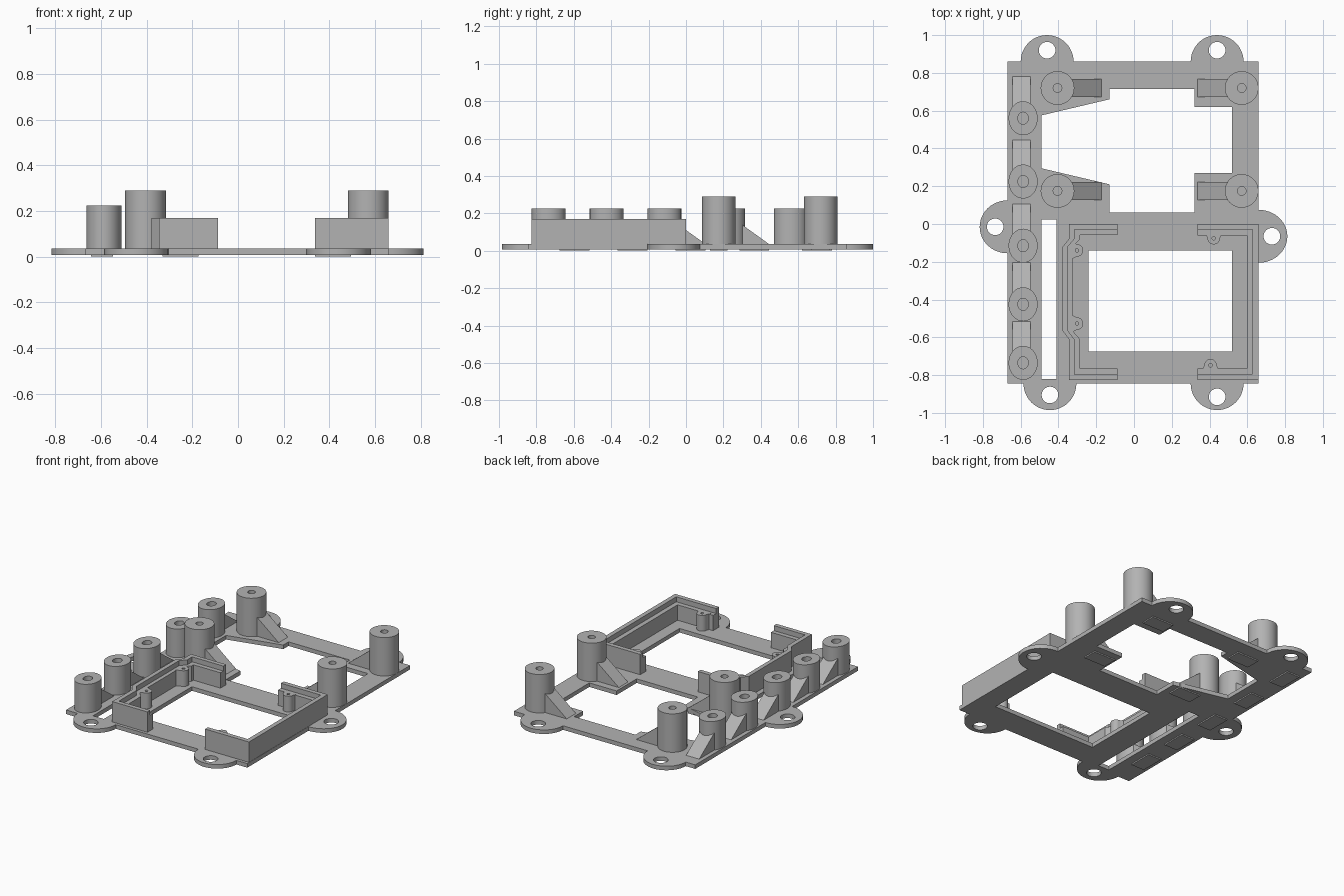
import bpy
import bmesh
from math import cos, sin, pi, radians

if "Cube" in bpy.data.objects:
    bpy.data.objects.remove(bpy.data.objects["Cube"])

grey = bpy.data.materials.new("plastic_grey")
grey.use_nodes = True
grey.diffuse_color = (0.45, 0.45, 0.45, 1)
grey.node_tree.nodes["Principled BSDF"].inputs["Base Color"].default_value = (0.45, 0.45, 0.45, 1)

BASE, TOP = 0.008, 0.035      # underside and upper face of the plate
WALL, LEDGE = 0.17, 0.137     # tray wall heights


def finish(name, mesh):
    obj = bpy.data.objects.new(name, mesh)
    bpy.context.scene.collection.objects.link(obj)
    mesh.materials.clear()
    mesh.materials.append(grey)
    bpy.ops.object.select_all(action='DESELECT')
    obj.select_set(True)
    bpy.context.view_layer.objects.active = obj
    bpy.ops.object.shade_smooth_by_angle(angle=radians(30))
    return obj


def prism(name, loops, z0, z1):
    """Extrude a flat outline, with any further loops as holes."""
    curve = bpy.data.curves.new(name, 'CURVE')
    curve.dimensions = '2D'
    curve.fill_mode = 'BOTH'
    curve.extrude = (z1 - z0) / 2
    for loop in loops:
        spline = curve.splines.new('POLY')
        spline.points.add(len(loop) - 1)
        for point, (x, y) in zip(spline.points, loop):
            point.co = (x, y, 0, 1)
        spline.use_cyclic_u = True
    temp = bpy.data.objects.new(name + "_profile", curve)
    bpy.context.scene.collection.objects.link(temp)
    graph = bpy.context.evaluated_depsgraph_get()
    mesh = bpy.data.meshes.new_from_object(temp.evaluated_get(graph))
    bpy.data.objects.remove(temp)
    bm = bmesh.new()
    bm.from_mesh(mesh)
    bmesh.ops.remove_doubles(bm, verts=bm.verts, dist=0.0001)
    bmesh.ops.translate(bm, verts=bm.verts, vec=(0, 0, (z0 + z1) / 2))
    bmesh.ops.recalc_face_normals(bm, faces=bm.faces)
    bm.to_mesh(mesh)
    bm.free()
    return finish(name, mesh)


def arc(x, y, rx, ry, start=0, sweep=2 * pi, n=48):
    count = n if sweep >= 2 * pi else n + 1
    return [(x + rx * cos(start + sweep * i / n), y + ry * sin(start + sweep * i / n))
            for i in range(count)]


def rect(x0, y0, x1, y1):
    return [(x0, y0), (x1, y0), (x1, y1), (x0, y1)]


def wedge(name, x, y, direction, near, far, half, height):
    """Sloping brace that runs from a post down to the plate."""
    dx, dy = direction
    bm = bmesh.new()
    ends = []
    for side in (-half, half):
        ends.append([bm.verts.new((x + dx * d - dy * side, y + dy * d + dx * side, z))
                     for d, z in ((near, 0), (far, 0), (far, TOP), (near, height))])
    a, b = ends
    bm.faces.new(a)
    bm.faces.new(b)
    for i in range(4):
        j = (i + 1) % 4
        bm.faces.new((a[i], a[j], b[j], b[i]))
    bmesh.ops.recalc_face_normals(bm, faces=bm.faces)
    mesh = bpy.data.meshes.new(name)
    bm.to_mesh(mesh)
    bm.free()
    finish(name, mesh)


# Base plate: rectangle with six rounded ears, windows and screw holes
L, R, F, B, EAR = -0.67, 0.66, -0.845, 0.86, 0.14
outline = [(L, F)]
outline += arc(-0.445, F, EAR, EAR, pi, pi, 24)
outline += arc(0.44, F, EAR, EAR, pi, pi, 24)
outline += [(R, F)]
outline += arc(R, -0.065, 0.152, EAR, -pi / 2, pi, 24)
outline += [(R, B)]
outline += arc(0.44, B, EAR, EAR, 0, pi, 24)
outline += arc(-0.46, B, EAR, EAR, 0, pi, 24)
outline += [(L, B)]
outline += arc(L, -0.015, 0.147, EAR, pi / 2, pi, 24)
rear_window = [(-0.49, 0.575), (-0.13, 0.66), (-0.13, 0.715), (0.32, 0.715),
               (0.32, 0.62), (0.52, 0.62), (0.52, 0.27), (0.32, 0.27),
               (0.32, 0.06), (-0.13, 0.06), (-0.13, 0.21), (-0.49, 0.295)]
ear_holes = [(-0.445, -0.905), (0.44, -0.915), (0.73, -0.065),
             (0.44, 0.92), (-0.46, 0.92), (-0.735, -0.015)]
prism("base_plate",
      [outline, rear_window, rect(-0.24, -0.675, 0.52, -0.14), rect(-0.49, -0.82, -0.41, 0.025)]
      + [arc(x, y, 0.044, 0.044, n=32) for x, y in ear_holes], BASE, TOP)

# Tall posts, each braced towards the middle
for x, inward, side in ((-0.405, 1, "left"), (0.57, -1, "right")):
    for y, place in ((0.175, "middle"), (0.72, "rear")):
        label = f"{place}_{side}"
        prism("tall_post_" + label,
              [arc(x, y, 0.089, 0.089), arc(x, y, 0.023, 0.023, n=24)], TOP - 0.005, 0.29)
        wedge("tall_brace_" + label, x, y, (inward, 0), 0.075, 0.233, 0.048, 0.16)

# Row of short oval posts along one edge, braced towards the rear
for i, y in enumerate((-0.735, -0.425, -0.115, 0.225, 0.56)):
    prism(f"short_post_{i + 1}",
          [arc(-0.587, y, 0.077, 0.09), arc(-0.587, y, 0.028, 0.032, n=24)], TOP - 0.005, 0.225)
    wedge(f"short_brace_{i + 1}", -0.595, y, (0, 1), 0.06, 0.22, 0.048, 0.15)


# Tray walls: tall outer lip with a lower ledge inside it
def left_path(inset, bulge):
    x = -0.345 + inset
    return [(-0.087, -inset), (x, -inset), (x, -0.08), (bulge, -0.12),
            (bulge, -0.565), (x, -0.61), (x, -0.825 + inset), (-0.087, -0.825 + inset)]


def right_path(inset):
    x = 0.658 - inset
    return [(0.336, -inset), (x, -inset), (x, -0.825 + inset), (0.336, -0.825 + inset)]


outer, middle, inner = left_path(0, -0.378), left_path(0.029, -0.35), left_path(0.059, -0.325)
prism("left_tray_lip", [outer + middle[::-1]], TOP - 0.005, WALL)
prism("left_tray_ledge", [middle + inner[::-1]], TOP - 0.005, LEDGE)
outer, middle, inner = right_path(0), right_path(0.03), right_path(0.061)
prism("right_tray_lip", [outer + middle[::-1]], TOP - 0.005, WALL)
prism("right_tray_ledge", [middle + inner[::-1]], TOP - 0.005, LEDGE)

# Screw bosses that grow out of the tray walls
for i, (x, y, angle) in enumerate(((-0.302, -0.14, 0), (-0.302, -0.527, 0),
                                   (0.422, -0.075, -pi / 2), (0.405, -0.748, pi / 2))):
    c, s = cos(angle), sin(angle)
    web = [(x - 0.026 * c - s * w, y - 0.026 * s + c * w) for w in (0.045, -0.045)]
    rim = arc(x, y, 0.033, 0.033, angle - pi / 2, pi, 16)
    prism(f"screw_boss_{i + 1}", [[web[1]] + rim + [web[0]], arc(x, y, 0.009, 0.009, n=16)],
          TOP - 0.005, LEDGE + 0.002)
